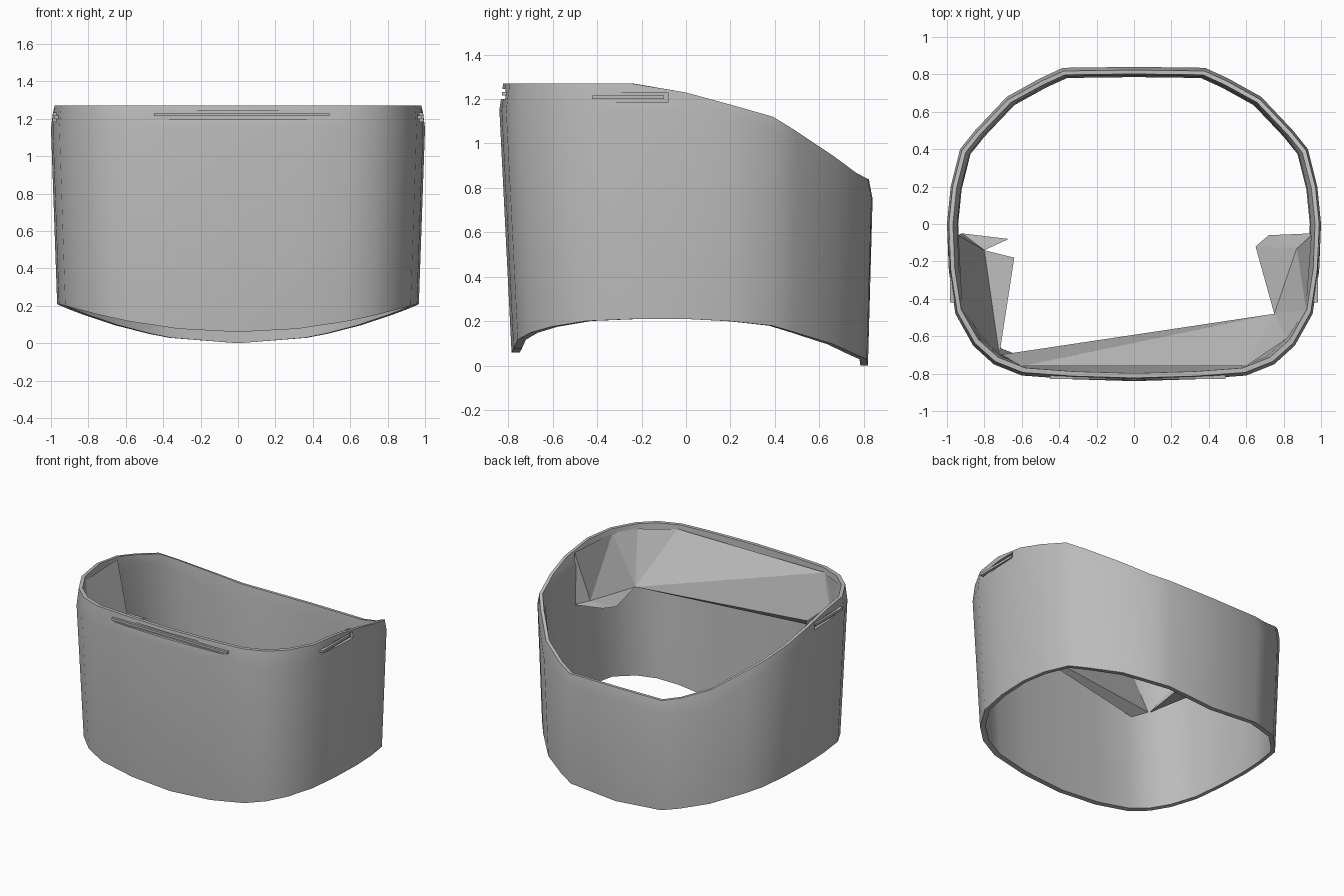
import bpy, bmesh
from math import radians

if "Cube" in bpy.data.objects:
    bpy.data.objects.remove(bpy.data.objects["Cube"])

grey = bpy.data.materials.new("plain_grey")
grey.use_nodes = True
grey.diffuse_color = (0.5, 0.5, 0.5, 1)
grey.node_tree.nodes["Principled BSDF"].inputs["Base Color"].default_value = (0.5, 0.5, 0.5, 1)


def make(name, verts, faces, fix_normals=True):
    mesh = bpy.data.meshes.new(name)
    mesh.from_pydata(verts, [], faces)
    if fix_normals:
        bm = bmesh.new()
        bm.from_mesh(mesh)
        bmesh.ops.recalc_face_normals(bm, faces=bm.faces)
        bm.to_mesh(mesh)
        bm.free()
    mesh.materials.append(grey)
    obj = bpy.data.objects.new(name, mesh)
    bpy.context.collection.objects.link(obj)
    return obj


def box(name, low, high):
    verts = [(x, y, z) for x in (low[0], high[0]) for y in (low[1], high[1]) for z in (low[2], high[2])]
    return make(name, verts, [(0, 1, 3, 2), (4, 6, 7, 5), (0, 4, 5, 1), (2, 3, 7, 6), (0, 2, 6, 4), (1, 5, 7, 3)])


def interp(points, v):
    for (a, za), (b, zb) in zip(points, points[1:]):
        if v <= b:
            return za + (zb - za) * max(0, (v - a) / (b - a))
    return points[-1][1]


# Band outline in plan, half of it mirrored
half = [(0, .84), (.38, .835), (.5, .78), (.68, .68), (.85, .5), (.93, .4), (.98, .2), (1, 0),
        (.99, -.25), (.955, -.48), (.86, -.65), (.75, -.75), (.6, -.81), (.33, -.83), (0, -.84)]
outline = half + [(-x, y) for x, y in reversed(half[1:-1])]

# Edge heights from front to back
rim = [(-.84, 1.27), (-.07, 1.27), (-.04, 1.24), (.15, 1.19), (.4, 1.12), (.6, 1), (.82, .84)]
shoulder = [(-.84, 1.15), (0, 1.15), (.27, 1.11), (.45, 1.02), (.65, .84), (.72, .76), (.84, .75)]


def rim_z(x, y):
    return interp(rim, y)


def shoulder_z(x, y):
    return interp(shoulder, y)


def hem_z(x, y):
    t = (y + .84) / 1.68
    return .06 - .06 * t + .16 * x * x + .04 * t * x * x


def ring(scale_x, scale_front, scale_back, height):
    return [(x * scale_x, y * (scale_front if y < 0 else scale_back), height(x, y)) for x, y in outline]


# Band: hem, shoulder and rim outside, then rim and hem inside
rings = [ring(.967, .935, .975, hem_z), ring(1, 1, 1, shoulder_z), ring(.99, .98, .98, rim_z),
         ring(.968, .95, .955, rim_z), ring(.945, .945, .945, shoulder_z), ring(.94, .89, .935, hem_z)]
n = len(outline)
loops = len(rings)
faces = [(r * n + i, r * n + (i + 1) % n, (r + 1) % loops * n + (i + 1) % n, (r + 1) % loops * n + i)
         for r in range(loops) for i in range(n)]
band = make("band", sum(rings, []), faces)

# Long shallow slots below the rim, on the front and both sides
slots = [((-.45, -.9, 1.2), (.49, -.812, 1.245))]
slots += [((s * .97 if s > 0 else -1.1, -.43, 1.185), (1.1 if s > 0 else -.97, -.08, 1.23)) for s in (1, -1)]
for low, high in slots:
    cutter = box("slot_cutter", low, high)
    cutter.hide_render = True
    mod = band.modifiers.new("slot", "BOOLEAN")
    mod.operation = "DIFFERENCE"
    mod.solver = "EXACT"
    mod.object = cutter
    bpy.context.view_layer.objects.active = band
    bpy.ops.object.modifier_apply(modifier=mod.name)
    bpy.data.objects.remove(cutter)

# Rails lying in the slots
box("front_rail", (-.45, -.828, 1.215), (.49, -.8, 1.232))
for s, side in ((1, "left"), (-1, "right")):
    a, b = sorted((s * .96, s * .985))
    box(side + "_rail", (a, -.42, 1.2), (b, -.1, 1.217))

# Inner lining panels that slope from the rim to a broken ridge
P = dict(left_ridge=(.75, -.48, .88), right_ridge=(-.72, -.7, .9),
         left_tip=(.65, -.12, .9), left_end=(.72, -.06, .89), left_fold=(.87, -.13, .88), left_root=(.95, -.05, .86),
         left_side=(.95, -.06, 1.24), left_mid=(.92, -.46, 1.24), left_corner=(.82, -.61, 1.24),
         front_left=(.6, -.76, 1.24), front_right=(-.6, -.76, 1.24), front_low=(-.6, -.74, .84),
         right_corner=(-.8, -.65, 1.24), right_mid=(-.92, -.46, 1.24), right_side=(-.94, -.06, 1.24),
         right_fold=(-.8, -.14, .88), right_tip=(-.64, -.18, .9), right_end=(-.67, -.08, .88),
         right_root=(-.92, -.05, .86))
panels = {
    "front_lining": ["front_right right_ridge left_ridge", "front_right left_ridge front_left",
                     "right_ridge front_low left_ridge"],
    "left_lining": ["left_ridge left_corner front_left", "left_ridge left_mid left_corner",
                    "left_ridge left_fold left_mid", "left_fold left_side left_mid",
                    "left_fold left_root left_side"],
    "left_flap": ["left_ridge left_tip left_fold", "left_tip left_end left_fold", "left_end left_root left_fold"],
    "right_lining": ["right_ridge front_right right_corner", "right_ridge right_corner right_mid",
                     "right_ridge right_mid right_fold", "right_fold right_mid right_side",
                     "right_fold right_side right_root"],
    "right_flap": ["right_ridge right_tip right_fold", "right_end right_root right_fold"],
}
names = list(P)
for name, tris in panels.items():
    used = sorted({w for t in tris for w in t.split()}, key=names.index)
    make(name, [P[w] for w in used], [[used.index(w) for w in t.split()] for t in tris])

# Smooth the band while its edges stay sharp
bpy.ops.object.select_all(action="DESELECT")
band.select_set(True)
bpy.context.view_layer.objects.active = band
bpy.ops.object.shade_smooth_by_angle(angle=radians(30))
